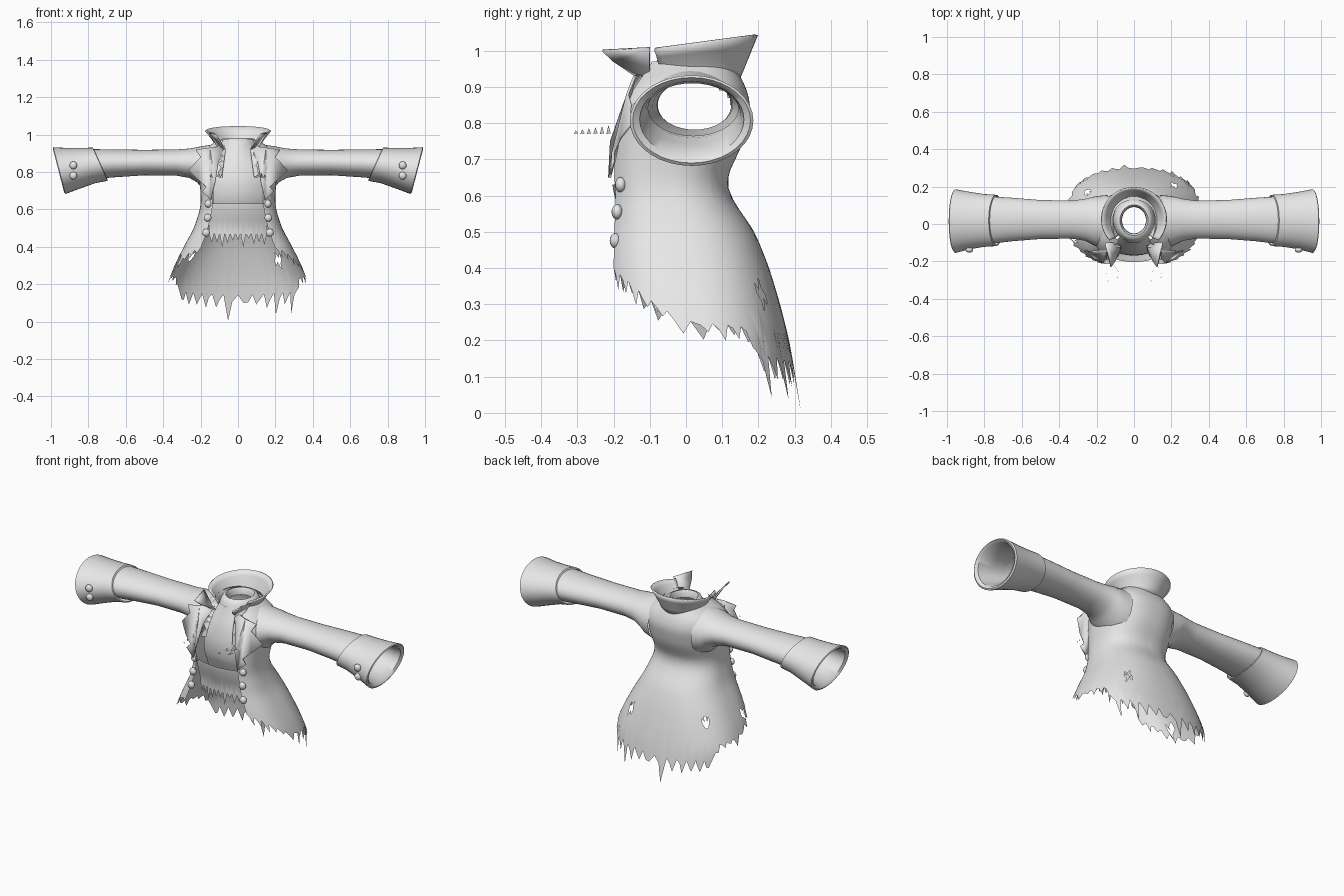
import bpy, bmesh, math, random
from mathutils import Vector

if "Cube" in bpy.data.objects:
    bpy.data.objects.remove(bpy.data.objects["Cube"])

random.seed(4)
cloth = bpy.data.materials.new("grey_cloth")
cloth.diffuse_color = (0.8, 0.8, 0.8, 1)
cloth.use_nodes = True
cloth.node_tree.nodes["Principled BSDF"].inputs["Base Color"].default_value = cloth.diffuse_color


def finish(name, bm, angle=40):
    bmesh.ops.recalc_face_normals(bm, faces=bm.faces)
    me = bpy.data.meshes.new(name)
    bm.to_mesh(me)
    bm.free()
    ob = bpy.data.objects.new(name, me)
    bpy.context.collection.objects.link(ob)
    me.materials.append(cloth)
    bpy.ops.object.select_all(action='DESELECT')
    ob.select_set(True)
    bpy.context.view_layer.objects.active = ob
    bpy.ops.object.shade_smooth_by_angle(angle=math.radians(angle))
    return ob


def loft(bm, rows, closed=False, skip=None):
    """Join rows of points with faces; skip(centre) leaves a face out."""
    grid = [[bm.verts.new(p) for p in r] for r in rows]
    n = len(rows[0])
    for a, b in zip(grid, grid[1:]):
        for i in range(n if closed else n - 1):
            j = (i + 1) % n
            q = [a[i], a[j], b[j], b[i]]
            c = sum((v.co for v in q), Vector()) / 4
            if not (skip and skip(c)):
                bm.faces.new(q)
    for v in [v for v in bm.verts if not v.link_faces]:
        bm.verts.remove(v)


def lerp_table(t, x):
    """Piecewise linear lookup, first column ascending."""
    if x <= t[0][0]:
        return t[0][1:]
    for p, q in zip(t, t[1:]):
        if x <= q[0]:
            f = (x - p[0]) / (q[0] - p[0])
            return [u + (v - u) * f for u, v in zip(p[1:], q[1:])]
    return t[-1][1:]


def smooth_table(t, x, w):
    s = [lerp_table(t, x + w * k / 2) for k in (-2, -1, 0, 1, 2)]
    return [sum(c) / 5 for c in zip(*s)]


# Coat body: height, half width, front y, back y
BODY = [(0.0, .36, -.20, .32), (.2, .378, -.22, .285), (.3, .34, -.23, .26),
        (.4, .29, -.23, .23), (.5, .235, -.225, .19), (.6, .203, -.215, .12),
        (.65, .198, -.22, .112), (.75, .205, -.22, .16), (.85, .22, -.20, .18),
        (.915, .20, -.15, .16), (.945, .145, -.13, .14), (.97, .10, -.10, .12)]
# Hem: angle from front, height, tooth depth
HEM = [(35, .40, .08), (55, .36, .05), (90, .25, .04), (121, .235, .04),
       (126, .16, .10), (180, .14, .11)]


def body_point(deg, z):
    rx, yf, yb = smooth_table(BODY, z, .025)
    s, c = math.sin(math.radians(deg)), math.cos(math.radians(deg))
    e = .7 if c > 0 else .85
    yc = (yf + yb) / 2
    return Vector((rx * math.copysign(abs(s) ** e, s),
                   yc - (yb - yf) / 2 * math.copysign(abs(c) ** e, c), z))


HOLES = [(.22, .22, .33), (-.25, .18, .36), (.31, .16, .36), (-.31, -.08, .33)]


def body_skip(c):
    in_sleeve = abs(c.x) > .13 and ((c.y - .015) / .115) ** 2 + ((c.z - .83) / .095) ** 2 < 1
    return in_sleeve or any((c - Vector(h)).length < .024 for h in HOLES)


cols = [35 + 290 * i / 96 for i in range(97)]
hems = []
for i, d in enumerate(cols):
    base, depth = lerp_table(HEM, min(d, 360 - d))
    hems.append(max(.005, base - depth * (0, .35, 1)[i % 3] * random.uniform(.35, 1.2)))
hems[50] = .004
rows = [[body_point(d, .97 - .32 * k / 16) for d in cols] for k in range(17)]
for k in range(1, 19):
    rows.append([body_point(d, .65 + (h - .65) * k / 18) for d, h in zip(cols, hems)])
bm = bmesh.new()
loft(bm, rows, skip=body_skip)
finish("coat_body", bm, 60)


# Sleeves and cuffs: x, low z, high z, low y, high y, lean
def tube_row(side, x, z0, z1, y0, y1, lean=0, n=36):
    out = []
    for i in range(n):
        a = 2 * math.pi * i / n
        dz = (z1 - z0) / 2 * math.sin(a)
        out.append((side * (x + lean * dz), (y0 + y1) / 2 + (y1 - y0) / 2 * math.cos(a),
                    (z0 + z1) / 2 + dz))
    return out


SLEEVE = [(.14, .69, .945, -.13, .155), (.19, .71, .938, -.125, .15), (.22, .745, .932, -.11, .145),
          (.26, .768, .925, -.09, .135), (.33, .78, .92, -.078, .125), (.5, .782, .918, -.08, .128),
          (.65, .772, .92, -.092, .14), (.8, .76, .922, -.11, .15)]
CUFF = [(.735, .76, .922, -.11, .15, .45), (.737, .752, .93, -.118, .156, .45),
        (.8, .74, .928, -.122, .16, .4), (.88, .71, .928, -.135, .172, .3),
        (.955, .682, .932, -.155, .186, .26), (.96, .69, .926, -.147, .178, .26),
        (.95, .705, .915, -.128, .16, .26), (.87, .74, .91, -.115, .15, .25),
        (.79, .765, .917, -.105, .145, .2)]
for side, tag in ((1, "right"), (-1, "left")):
    bm = bmesh.new()
    loft(bm, [tube_row(side, *r) for r in SLEEVE], True)
    finish(tag + "_sleeve", bm, 60)
    bm = bmesh.new()
    loft(bm, [tube_row(side, *r) for r in CUFF], True)
    finish(tag + "_cuff", bm, 45)

# Standing collar, open at the front, flaring outwards
bm = bmesh.new()
rows = []
for k in range(5):
    f = k / 4
    row = []
    for i in range(41):
        d = 48 + 264 * i / 40
        s, c = math.sin(math.radians(d)), math.cos(math.radians(d))
        rx, ry = .105 + .065 * f ** 1.3, .12 + .045 * f
        row.append((rx * s, .022 + .004 * f - ry * c,
                    .925 + f * (.098 - .022 * c)))
    rows.append(row)
loft(bm, rows)
collar = finish("collar", bm, 60)
m = collar.modifiers.new("thickness", 'SOLIDIFY')
m.thickness = .008

# Inner neckband
bm = bmesh.new()
band = [(.925, .11), (.955, .10), (.975, .09), (.98, .075), (.965, .066), (.94, .064)]
loft(bm, [[(r * math.cos(a * math.pi / 16), .02 + 1.1 * r * math.sin(a * math.pi / 16), z)
           for a in range(32)] for z, r in band], True)
finish("neckband", bm, 60)


def flat_piece(name, pts, thick=.008):
    """Mirrored pair of cloth flaps given by an outline on the right side."""
    bm = bmesh.new()
    for side in (1, -1):
        bm.faces.new([bm.verts.new((side * x, y, z)) for x, y, z in pts])
    bmesh.ops.triangulate(bm, faces=bm.faces)
    ob = finish(name, bm, 30)
    ob.modifiers.new("thickness", 'SOLIDIFY').thickness = thick


# Collar tips and notched lapels
flat_piece("collar_tips", [(.15, -.10, 1.01), (.12, -.23, 1.003), (.10, -.20, .975),
                           (.065, -.115, .92), (.10, -.10, .93)])
flat_piece("lapels", [(.07, -.12, .94), (.15, -.145, .93), (.225, -.15, .92), (.20, -.165, .88),
                      (.265, -.145, .81), (.215, -.185, .76), (.17, -.205, .72), (.195, -.205, .695),
                      (.145, -.215, .65), (.125, -.21, .75), (.105, -.175, .85)])

# Shirt front and waistcoat with torn lower edge: height, y
SHIRT = [(.57, -.125), (.66, -.165), (.75, -.17), (.85, -.145), (.95, -.095)]
VEST = [(.36, -.165), (.44, -.165), (.5, -.165), (.57, -.19), (.63, -.205)]
for name, table, low, high, width, tear in (("shirt_front", SHIRT, .58, .945, .13, .01),
                                            ("waistcoat", VEST, .47, .63, .155, .08)):
    cells = 22
    torn = [low - tear * random.uniform(.3, 1) * (i % 2) for i in range(cells + 1)]
    bm = bmesh.new()
    rows = []
    for k in range(13):
        row = []
        for i in range(cells + 1):
            u = 2 * i / cells - 1
            z = high + (torn[i] - high) * k / 12
            w = width * (1 - .45 * max(0, (z - .8) / .15))
            row.append((u * w, smooth_table(table, z, .025)[0] + .035 * u * u, z))
        rows.append(row)
    loft(bm, rows)
    finish(name, bm, 60)

# Frayed ruffle strips beside the shirt opening
bm = bmesh.new()
for side in (1, -1):
    rows = []
    for k in range(13):
        z = .925 - .15 * k / 12
        y = smooth_table(SHIRT, z, .025)[0] - .012
        x = .065 + .02 * k / 12
        rows.append([(side * x, y, z), (side * (x + .012 + .02 * random.random()), y - .012, z)])
    loft(bm, rows)
    # Loose thread scraps
    for n in range(6):
        x, y = .08 + .06 * random.random(), -.22 - .018 * n
        tri = [(x, y, .77), (x + .016, y + .012, .772), (x + .006, y + .006, .795 - .003 * n)]
        bm.faces.new([bm.verts.new((side * a, b, c)) for a, b, c in tri])
finish("frayed_ruffles", bm, 20)


# Domed buttons
def buttons(name, spots):
    bm = bmesh.new()
    for side in (1, -1):
        for x, y, z in spots:
            new = bmesh.ops.create_uvsphere(bm, u_segments=14, v_segments=8, radius=.021)["verts"]
            for v in new:
                v.co = Vector((v.co.x + side * x, v.co.y * .75 + y, v.co.z + z))
    finish(name, bm, 60)


buttons("coat_buttons", [(.158, -.18, .63), (.162, -.19, .555), (.17, -.195, .475)])
buttons("cuff_buttons", [(.88, -.132, .78), (.88, -.138, .835)])
